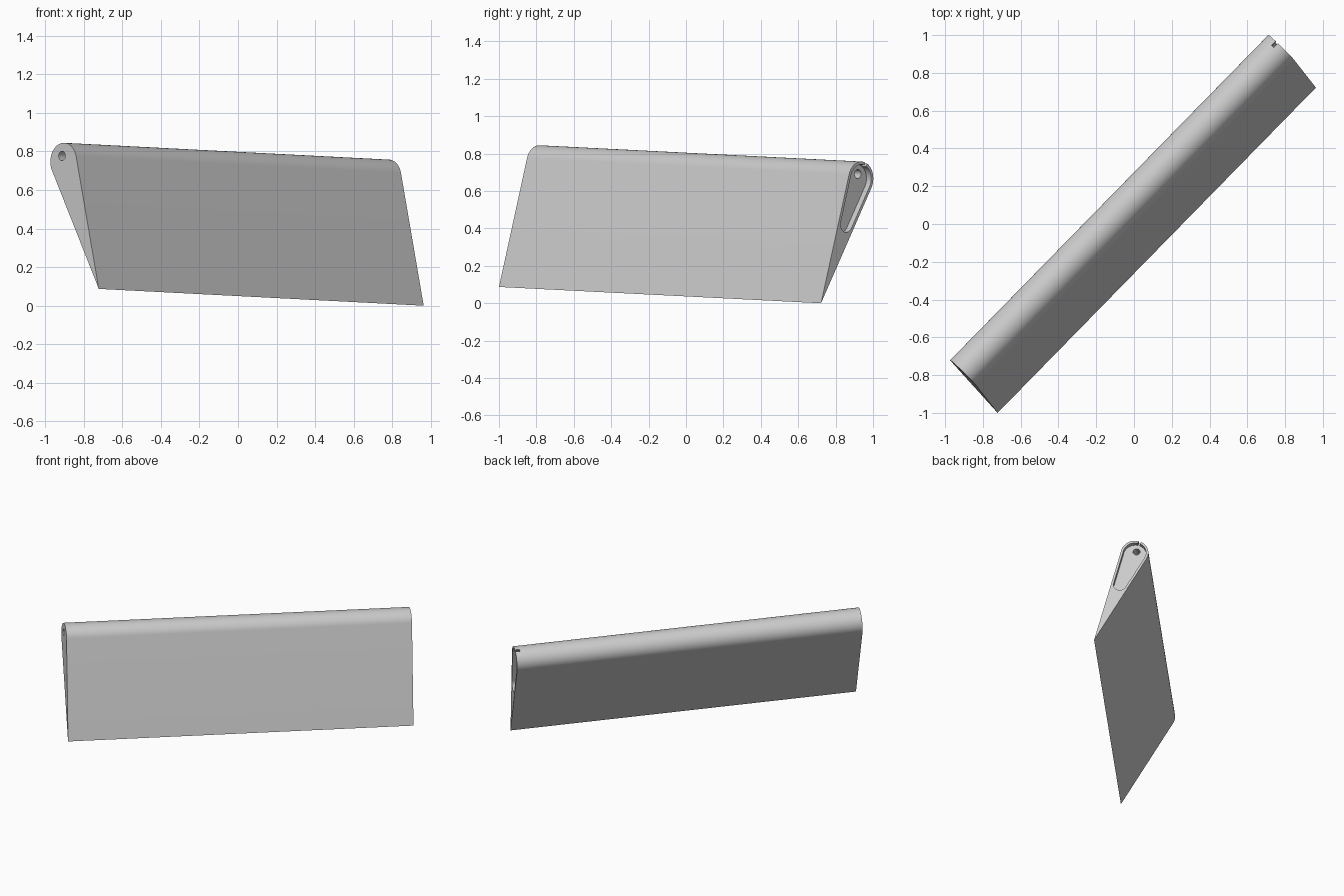
import bpy, bmesh
from math import sin, cos, pi, radians
from mathutils import Vector, Matrix

cube = bpy.data.objects.get("Cube")
if cube:
    bpy.data.objects.remove(cube, do_unlink=True)

# Blade frame: span axis, chord direction (trailing edge to nose), thickness
TRAILING = Vector((-0.722, -1.0, 0.087))
SPAN_VEC = Vector((1.685, 1.722, -0.087))
SPAN = SPAN_VEC.length
axis = SPAN_VEC.normalized()
side = Vector((0, 0, 1)).cross(axis).normalized()
up = axis.cross(side)
SWEEP = radians(22.9)
chord = side * sin(SWEEP) + up * cos(SWEEP)
thick = chord.cross(axis)
FRAME = Matrix((thick, chord, axis)).transposed().to_4x4()
FRAME.translation = TRAILING

HALF = radians(7.55)        # half of the wedge angle
NOSE = 0.72                 # chord position of the nose arc centre
RADIUS = NOSE * sin(HALF)
WALL = 0.016
DEPTH = 0.035

grey = bpy.data.materials.new("light_grey")
grey.use_nodes = True
grey.diffuse_color = (0.6, 0.6, 0.6, 1)
grey.node_tree.nodes["Principled BSDF"].inputs["Base Color"].default_value = (0.6, 0.6, 0.6, 1)


def arc(cy, r, start, end, n):
    """Points on an arc centred on the chord line."""
    return [(r * cos(start + (end - start) * i / n), cy + r * sin(start + (end - start) * i / n))
            for i in range(n + 1)]


def prism(name, outline, z0, z1):
    """Extrude a section along the span."""
    bm = bmesh.new()
    face = bm.faces.new([bm.verts.new((x, y, z0)) for x, y in outline])
    ext = bmesh.ops.extrude_face_region(bm, geom=[face])
    top = [v for v in ext["geom"] if isinstance(v, bmesh.types.BMVert)]
    bmesh.ops.translate(bm, verts=top, vec=(0, 0, z1 - z0))
    bmesh.ops.recalc_face_normals(bm, faces=bm.faces)
    bm.transform(FRAME)
    mesh = bpy.data.meshes.new(name)
    bm.to_mesh(mesh)
    bm.free()
    mesh.materials.append(grey)
    obj = bpy.data.objects.new(name, mesh)
    bpy.context.collection.objects.link(obj)
    return obj


# Teardrop blade: sharp trailing edge, round nose
blade = prism("blade", [(0, 0)] + arc(NOSE, RADIUS, -HALF, pi + HALF, 40), 0, SPAN)

# Tapered recess in the far end, shaft bore, and notch through the nose wall
low = 0.46
recess = (arc(NOSE, RADIUS - WALL, -HALF, pi + HALF, 40)
          + arc(low, low * sin(HALF) - WALL, pi + HALF, 2 * pi - HALF, 24))
bore = arc(0.749, 0.024, 0, 2 * pi, 32)[:-1]
w = 0.009
notch = [(-w, NOSE + 0.04), (w, NOSE + 0.04), (w, NOSE + 0.2), (-w, NOSE + 0.2)]
cutters = [
    prism("recess_cutter", recess, SPAN - DEPTH, SPAN + 0.1),
    prism("bore_cutter", bore, -0.1, SPAN + 0.1),
    prism("notch_cutter", notch, SPAN - DEPTH + 0.003, SPAN + 0.1),
]

bpy.ops.object.select_all(action="DESELECT")
blade.select_set(True)
bpy.context.view_layer.objects.active = blade
for cutter in cutters:
    cutter.hide_render = True
    mod = blade.modifiers.new(cutter.name, "BOOLEAN")
    mod.operation = "DIFFERENCE"
    mod.solver = "EXACT"
    mod.object = cutter
    bpy.ops.object.modifier_apply(modifier=mod.name)
    bpy.data.objects.remove(cutter, do_unlink=True)

bpy.ops.object.shade_smooth_by_angle(angle=radians(30))
